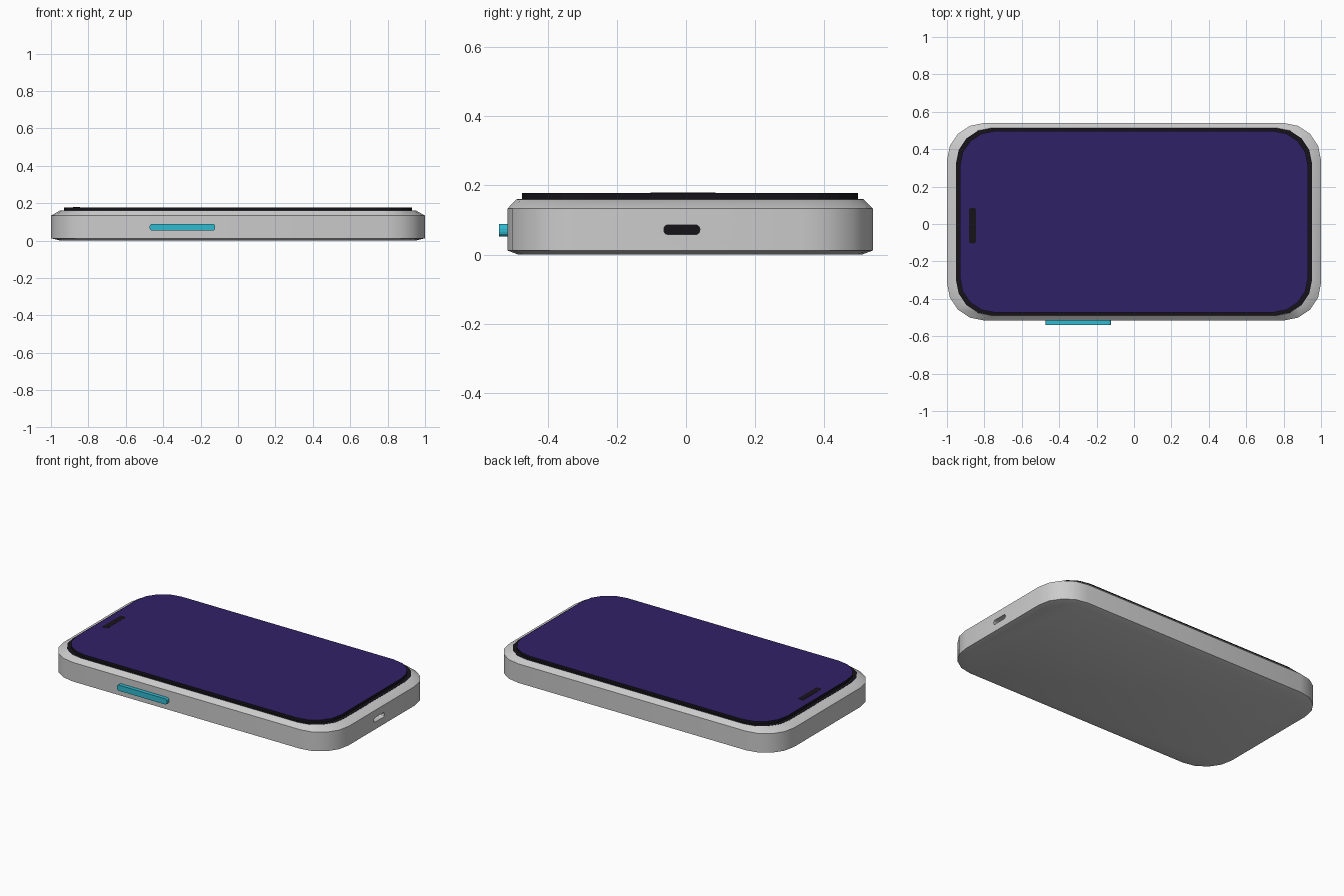
import bpy, bmesh
from math import sin, cos, pi, radians

if "Cube" in bpy.data.objects:
    bpy.data.objects.remove(bpy.data.objects["Cube"])

CY = 0.012          # body sits slightly back of centre, the button fills the front
HX, HY = 1.0, 0.528


def material(name, rgb):
    m = bpy.data.materials.new(name)
    m.diffuse_color = (*rgb, 1)
    m.use_nodes = True
    m.node_tree.nodes["Principled BSDF"].inputs["Base Color"].default_value = m.diffuse_color
    return m


black = material("black", (0.008, 0.007, 0.01))
purple = material("purple", (0.03, 0.015, 0.135))
teal = material("teal", (0.03, 0.5, 0.64))


def rounded_rect(hx, hy, rx, ry, seg):
    pts = []
    for i, (sx, sy) in enumerate([(1, 1), (-1, 1), (-1, -1), (1, -1)]):
        for k in range(seg + 1):
            a = (i + k / seg) * pi / 2
            pts.append((sx * (hx - rx) + rx * cos(a), sy * (hy - ry) + ry * sin(a)))
    return pts


def loft(name, outline, levels, place, mats=(), top_mat=0):
    """Stack scaled copies of an outline; levels are (scale x, scale y, height)."""
    bm = bmesh.new()
    rings = [[bm.verts.new(place(x * sx, y * sy, h)) for x, y in outline]
             for sx, sy, h in levels]
    n = len(outline)
    for a, b in zip(rings, rings[1:]):
        for i in range(n):
            j = (i + 1) % n
            bm.faces.new((a[i], a[j], b[j], b[i]))
    bm.faces.new(rings[0][::-1])
    bm.faces.new(rings[-1]).material_index = top_mat
    bmesh.ops.recalc_face_normals(bm, faces=bm.faces)
    me = bpy.data.meshes.new(name)
    bm.to_mesh(me)
    bm.free()
    ob = bpy.data.objects.new(name, me)
    bpy.context.collection.objects.link(ob)
    for m in mats:
        me.materials.append(m)
    return ob


def up(x, y, h):
    return (x, y + CY, h)


# Body with chamfered top and bottom rims
shape = rounded_rect(HX, HY, 0.2, 0.2, 4)
body = loft("body", shape, [(0.95, 0.94, 0), (1, 1, 0.012), (1, 1, 0.133), (0.953, 0.95, 0.16)], up)

# Charging port recess in the right end
port_shape = rounded_rect(0.052, 0.014, 0.012, 0.012, 3)
cutter = loft("port_cutter", port_shape, [(1, 1, 0.93), (1, 1, 1.05)],
              lambda u, v, h: (h, u - 0.012, v + 0.072))
cutter.hide_render = True
cutter.hide_set(True)
cut = body.modifiers.new("port", "BOOLEAN")
cut.operation = "DIFFERENCE"
cut.solver = "EXACT"
cut.object = cutter
loft("port_floor", port_shape, [(1, 1, 0.925), (1, 1, 0.932)],
     lambda u, v, h: (h, u - 0.012, v + 0.072), [black])

# Dark bezel on the top face, screen slab with purple face
loft("bezel", shape, [(0.952, 0.949, 0.158), (0.952, 0.949, 0.161)], up, [black])
loft("screen", shape, [(0.93, 0.919, 0.159), (0.93, 0.919, 0.178)], up, [black, purple], 1)

# Speaker slot on the screen
loft("speaker_slot", rounded_rect(0.018, 0.094, 0.008, 0.008, 3),
     [(1, 1, 0.176), (1, 1, 0.179)], lambda x, y, h: (x - 0.864, y - 0.009, h), [black])

# Side button on the front edge
loft("side_button", rounded_rect(0.175, 0.018, 0.013, 0.013, 3),
     [(1, 1, 0.49), (1, 1, 0.54)], lambda u, v, h: (u - 0.297, -h, v + 0.071), [teal])

# Smooth rounded corners, sharp edges elsewhere
bpy.ops.object.select_all(action="DESELECT")
body.select_set(True)
bpy.context.view_layer.objects.active = body
bpy.ops.object.modifier_apply(modifier="port")
bpy.ops.object.shade_smooth_by_angle(angle=radians(30))
